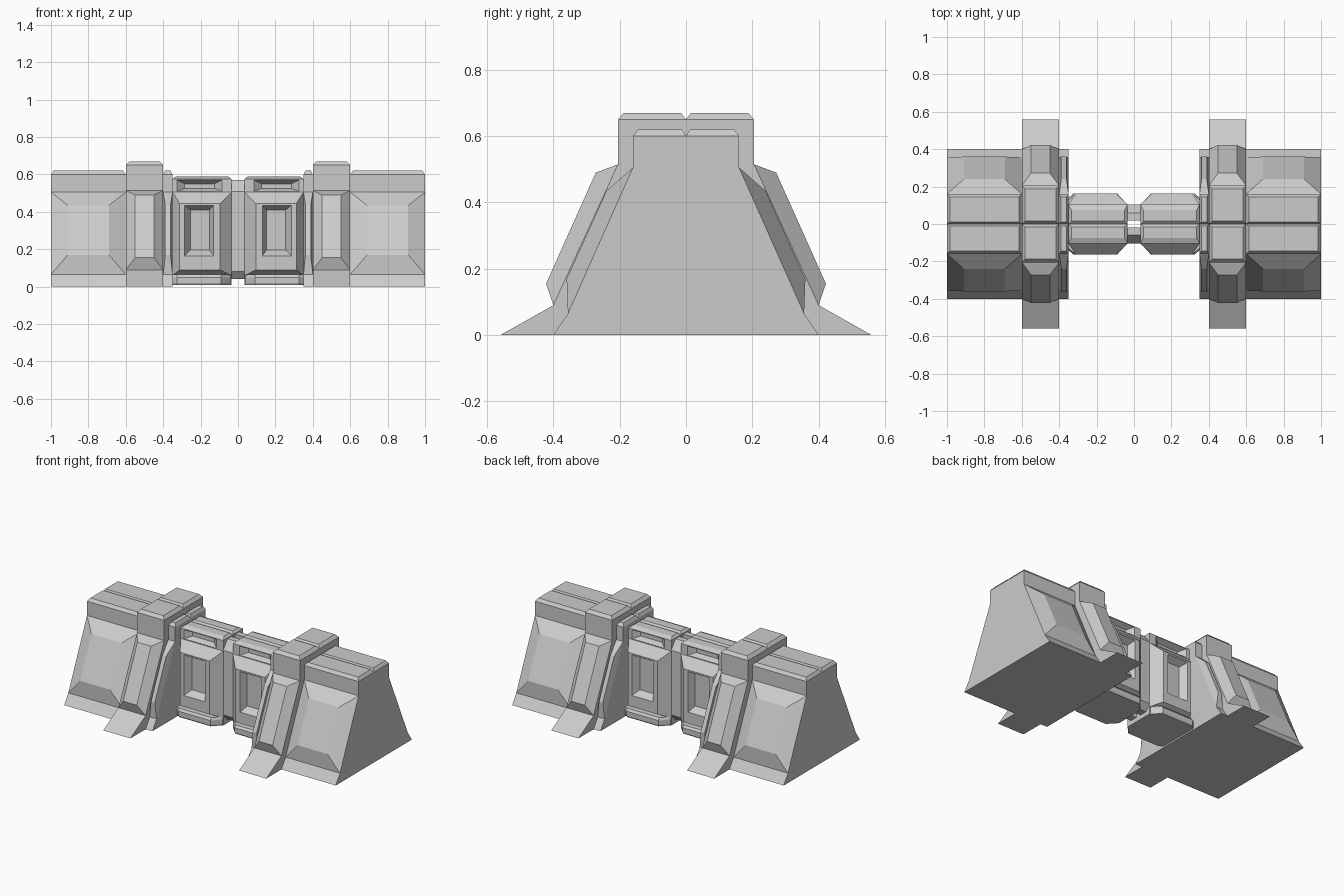
import bpy, bmesh

if "Cube" in bpy.data.objects:
    bpy.data.objects.remove(bpy.data.objects["Cube"])

metal = bpy.data.materials.new("plain grey")
metal.diffuse_color = (0.6, 0.6, 0.6, 1)
metal.use_nodes = True
metal.node_tree.nodes["Principled BSDF"].inputs["Base Color"].default_value = metal.diffuse_color


def finish(name, bm, mirror_x=True):
    """Turn a quarter (or half) bmesh into a mirrored object."""
    bmesh.ops.remove_doubles(bm, verts=bm.verts, dist=1e-5)
    bmesh.ops.recalc_face_normals(bm, faces=bm.faces)
    me = bpy.data.meshes.new(name)
    bm.to_mesh(me)
    bm.free()
    me.materials.append(metal)
    ob = bpy.data.objects.new(name, me)
    bpy.context.collection.objects.link(ob)
    mod = ob.modifiers.new("mirror", 'MIRROR')
    mod.use_axis = (mirror_x, True, False)
    mod.merge_threshold = 0.0005
    return ob


def loft(bm, rings, caps=(True, True)):
    """Join equal-length closed rings with quads and cap the ends."""
    vs = [[bm.verts.new(p) for p in r] for r in rings]
    n = len(vs[0])
    for a, b in zip(vs, vs[1:]):
        for i in range(n):
            j = (i + 1) % n
            bm.faces.new((a[i], a[j], b[j], b[i]))
    if caps[0]:
        bm.faces.new(vs[0])
    if caps[1]:
        bm.faces.new(vs[-1])


def panel_ring(x0, x1, lo, hi):
    return [(x0, *lo), (x1, *lo), (x1, *hi), (x0, *hi)]


def slab(name, x0, x1, prof, bev, panels):
    """Extrude a half (y, z) profile along x. Its last four points are the
    bevelled top cap; panels maps a strip to its raised or sunken rings."""
    bm = bmesh.new()
    n = len(prof)
    rows = []
    for i, (y, z) in enumerate(prof):
        b = bev if i in (n - 3, n - 2) else 0
        rows.append(((x0 + b, y, z), (x1 - b, y, z)))
    for i in range(n - 1):
        a, b = rows[i], rows[i + 1]
        outer = [a[0], a[1], b[1], b[0]]
        if i in panels:
            loft(bm, [outer] + panels[i], (False, True))
        else:
            bm.faces.new([bm.verts.new(p) for p in outer])
    base = prof[0][1]
    # underside, end walls and the bevels at the ends of the top cap
    under = [rows[0][0], rows[0][1], (x1, 0, base), (x0, 0, base)]
    bm.faces.new([bm.verts.new(p) for p in under])
    for s, x in ((0, x0), (1, x1)):
        end = [r[s] for r in rows[:n - 3]] + [rows[-1][s], (x, 0, base)]
        bm.faces.new([bm.verts.new(p) for p in end])
        bm.faces.new([bm.verts.new(r[s]) for r in rows[n - 4:]])
    return finish(name, bm)


# Sloped end walls, and the narrow wall strip beside each door
wall = [(.40, 0), (.356, .065), (.16, .505), (.16, .60),
        (.145, .62), (.012, .62), (0, .60)]
for name, x0, x1, inset, bev in (("end_wall", .6, 1, .09, .015),
                                 ("door_jamb", .35, .4, .011, .01)):
    slab(name, x0, x1, wall, bev,
         {1: [panel_ring(x0 + inset, x1 - inset, (.36, .17), (.24, .435))]})

# Buttress pillars with a flared foot
pillar = [(.56, 0), (.40, .09), (.205, .515), (.205, .65),
          (.188, .67), (.015, .67), (0, .65)]
slab("pillar", .4, .6, pillar, .018,
     {1: [panel_ring(.45, .55, (.422, .155), (.272, .49))]})

# Door leaves: bulging frame with sunken panel, and a slot above it
door = [(.105, .01), (.105, .06), (.105, .505), (.105, .575),
        (.075, .588), (.015, .588), (0, .575)]
frame = [panel_ring(.048, .345, (.105, .06), (.105, .505)),
         panel_ring(.095, .312, (.163, .09), (.163, .445)),
         panel_ring(.13, .285, (.163, .165), (.163, .435)),
         panel_ring(.152, .255, (.12, .195), (.12, .41))]
slot = [panel_ring(.085, .325, (.105, .51), (.105, .57)),
        panel_ring(.125, .285, (.07, .525), (.07, .55))]
slab("door_leaf", .035, .35, door, .015, {1: frame[1:], 2: slot})

# Door foot
foot = [(.04, 0), (.04, .108), (.09, .163), (.325, .163), (.35, .14), (.35, 0)]
bm = bmesh.new()
loft(bm, [[(x, y * s, z) for x, y in foot]
          for z, s in ((.01, .97), (.02, 1), (.05, 1), (.065, .93))])
for f in [f for f in bm.faces if all(abs(v.co.y) < 1e-6 for v in f.verts)]:
    bm.faces.remove(f)
finish("door_foot", bm)

# Seal posts where the two leaves meet
post = [(.02, .04), (.07, .04), (.105, .08), (.105, .51), (.06, .57), (.02, .57)]
bm = bmesh.new()
loft(bm, [[(x, y, z) for y, z in post] for x in (-.04, .04)])
finish("seal_post", bm, mirror_x=False)
